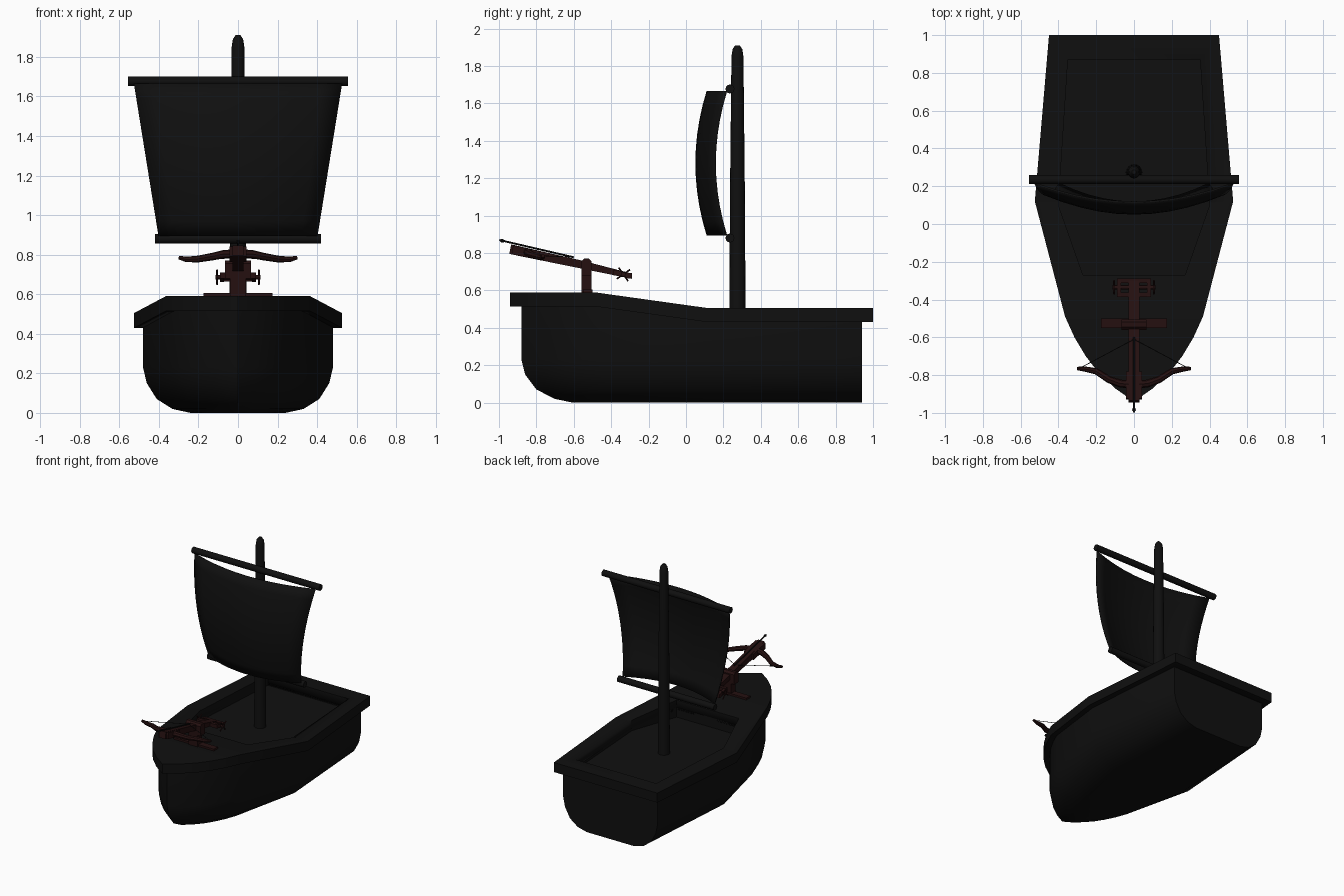
import bpy, bmesh, math
from mathutils import Vector

if "Cube" in bpy.data.objects:
    bpy.data.objects.remove(bpy.data.objects["Cube"])


def material(name, color):
    m = bpy.data.materials.new(name)
    m.use_nodes = True
    m.diffuse_color = (*color, 1)
    m.node_tree.nodes["Principled BSDF"].inputs["Base Color"].default_value = (*color, 1)
    return m


BLACK = material("charcoal black", (0.005, 0.005, 0.005))
BROWN = material("dark red brown", (0.018, 0.005, 0.005))


def activate(obj):
    bpy.ops.object.select_all(action='DESELECT')
    obj.select_set(True)
    bpy.context.view_layer.objects.active = obj


def finish(name, bm, mat, angle=30):
    bmesh.ops.remove_doubles(bm, verts=bm.verts, dist=0.0001)
    bmesh.ops.recalc_face_normals(bm, faces=bm.faces)
    mesh = bpy.data.meshes.new(name)
    bm.to_mesh(mesh)
    bm.free()
    mesh.materials.append(mat)
    obj = bpy.data.objects.new(name, mesh)
    bpy.context.collection.objects.link(obj)
    activate(obj)
    bpy.ops.object.shade_smooth_by_angle(angle=math.radians(angle))
    return obj


def loft(name, layers, mat):
    """Mirrored solid from stacked half outlines, listed from bow to stern."""
    bm = bmesh.new()
    rows = [[(bm.verts.new((x, y, z)), bm.verts.new((-x, y, z))) for x, y, z in layer]
            for layer in layers]
    for row in (rows[0], rows[-1]):
        for a, b in zip(row, row[1:]):
            bm.faces.new((a[0], a[1], b[1], b[0]))
    for low, high in zip(rows, rows[1:]):
        for i in range(len(low) - 1):
            for s in (0, 1):
                bm.faces.new((low[i][s], low[i + 1][s], high[i + 1][s], high[i][s]))
        for i in (0, -1):
            bm.faces.new((low[i][0], low[i][1], high[i][1], high[i][0]))
    return finish(name, bm, mat)


def slab(name, profile, x0, x1, mat):
    """Side profile of (y, z) points, extruded across x."""
    bm = bmesh.new()
    face = bm.faces.new([bm.verts.new((x0, y, z)) for y, z in profile])
    ext = bmesh.ops.extrude_face_region(bm, geom=[face])
    verts = [v for v in ext["geom"] if isinstance(v, bmesh.types.BMVert)]
    bmesh.ops.translate(bm, verts=verts, vec=(x1 - x0, 0, 0))
    return finish(name, bm, mat)


def box(name, lo, hi, mat):
    (x0, y0, z0), (x1, y1, z1) = lo, hi
    return slab(name, [(y0, z0), (y1, z0), (y1, z1), (y0, z1)], x0, x1, mat)


def tube(name, points, radii, mat, sides=10):
    """Round bar along a path with its own radius at every point."""
    bm = bmesh.new()
    pts = [Vector(p) for p in points]
    rings = []
    for i, p in enumerate(pts):
        d = (pts[min(i + 1, len(pts) - 1)] - pts[max(i - 1, 0)]).normalized()
        a = d.cross((0, 0, 1) if abs(d.z) < 0.9 else (0, 1, 0)).normalized()
        b = d.cross(a)
        turns = [2 * math.pi * k / sides for k in range(sides)]
        rings.append([bm.verts.new(p + radii[i] * (a * math.cos(t) + b * math.sin(t)))
                      for t in turns])
    for r, q in zip(rings, rings[1:]):
        for k in range(sides):
            n = (k + 1) % sides
            bm.faces.new((r[k], r[n], q[n], q[k]))
    bm.faces.new(rings[0])
    bm.faces.new(rings[-1])
    return finish(name, bm, mat, 40)


# Hull and gunwale share one plan outline with a raised bow
OUTLINE = [(0, -0.94), (0.1, -0.87), (0.19, -0.785), (0.255, -0.7), (0.315, -0.6),
           (0.365, -0.49), (0.525, 0.12), (0.45, 1.0)]


def sheer(y):
    t = min(max((y + 0.49) / 0.61, 0), 1)
    return 0.59 - 0.085 * t


rim = loft("gunwale", [[(x, y, sheer(y) - drop) for x, y in OUTLINE]
                       for drop in (0.075, 0)], BLACK)

BODY = [(x * 0.915, y * 0.938 + 0.002) for x, y in OUTLINE]


def hull_layer(z, sx, sy):
    return [(x * sx, 0.115 + (y - 0.115) * sy if y < 0.115 else y, z) for x, y in BODY]


layers = [hull_layer(*row) for row in
          ((0, 0.5, 0.725), (0.02, 0.69, 0.82), (0.07, 0.855, 0.92),
           (0.15, 0.96, 0.98), (0.23, 1, 1))]
layers.append([(x, y, sheer(o[1]) - 0.06) for (x, y), o in zip(BODY, OUTLINE)])
hull = loft("hull", layers, BLACK)

# Sunken deck, cut behind the foredeck
well = [(0.27, -0.27), (0.4, 0.1), (0.35, 0.87)]
cutter = loft("deck_cutter", [[(x, y, z) for x, y in well] for z in (0.425, 0.8)], BLACK)
cutter.hide_render = True
for obj in (hull, rim):
    activate(obj)
    mod = obj.modifiers.new("deck well", 'BOOLEAN')
    mod.operation, mod.solver, mod.object = 'DIFFERENCE', 'EXACT', cutter
    bpy.ops.object.modifier_move_to_index(modifier=mod.name, index=0)
    bpy.ops.object.modifier_apply(modifier=mod.name)
bpy.data.objects.remove(cutter)

# Mast and yards
tube("mast", [(0, 0.275, z) for z in (0.41, 1.2, 1.85, 1.89, 1.91)],
     [0.044, 0.039, 0.032, 0.026, 0.012], BLACK, 16)
for name, z, half in (("upper_yard", 1.677, 0.555), ("lower_yard", 0.88, 0.42)):
    tube(name, [(-half, 0.235, z), (half, 0.235, z)], [0.024, 0.024], BLACK, 12)

# Sail, bellied forward both ways
bm = bmesh.new()
N = 10
grid = []
for j in range(N + 1):
    v = 2 * j / N - 1
    row = []
    for i in range(N + 1):
        u = 2 * i / N - 1
        y = 0.215 - 0.1 * (1 - u * u) - 0.06 * (1 - v * v)
        row.append(bm.verts.new((u * (0.4625 + 0.0625 * v), y, 1.28 + 0.385 * v)))
    grid.append(row)
for a, b in zip(grid, grid[1:]):
    for i in range(N):
        bm.faces.new((a[i], a[i + 1], b[i + 1], b[i]))
sail = finish("sail", bm, BLACK, 60)
solid = sail.modifiers.new("cloth", 'SOLIDIFY')
solid.thickness, solid.offset = 0.01, 0

# Crossbow stand
box("stand_base", (-0.175, -0.55, 0.585), (0.175, -0.5, 0.605), BROWN)
slab("stand_post", [(-0.56, 0.58), (-0.505, 0.58), (-0.505, 0.755), (-0.52, 0.77),
                    (-0.545, 0.77), (-0.56, 0.755)], -0.04, 0.04, BROWN)
for side, s in (("left", 1), ("right", -1)):
    slab(side + "_cradle_cheek", [(-0.56, 0.68), (-0.505, 0.68), (-0.505, 0.755),
                                  (-0.52, 0.77), (-0.545, 0.77), (-0.56, 0.755)],
         s * 0.038, s * 0.065, BROWN)

# Tilted stock with a raised front block
slab("stock", [(-0.945, 0.795), (-0.29, 0.662), (-0.29, 0.69), (-0.55, 0.758),
               (-0.935, 0.846)], -0.028, 0.028, BROWN)
slab("stock_head", [(-0.93, 0.793), (-0.78, 0.762), (-0.78, 0.809), (-0.925, 0.842)],
     -0.042, 0.042, BROWN)

# Bow limbs and string
limb = [(0, -0.85, 0.805), (0.07, -0.845, 0.803), (0.13, -0.825, 0.79),
        (0.2, -0.78, 0.778), (0.26, -0.768, 0.776), (0.3, -0.765, 0.785)]
for side, s in (("left", 1), ("right", -1)):
    tube(side + "_bow_limb", [(s * x, y, z) for x, y, z in limb],
         [0.022, 0.021, 0.019, 0.017, 0.014, 0.009], BROWN, 8)
    tube(side + "_string", [(s * 0.29, -0.765, 0.785), (0, -0.61, 0.778)],
         [0.002, 0.002], BLACK, 6)

# Bolt with its point
tube("bolt_shaft", [(0, -0.97, 0.863), (0, -0.6, 0.777)], [0.005, 0.005], BLACK, 8)
tube("bolt_point", [(0, -1, 0.87), (0, -0.985, 0.866), (0, -0.965, 0.862)],
     [0.001, 0.01, 0.004], BLACK, 8)

# Winding frame, axle and spoked handles
for name, y in (("frame_front_bar", -0.375), ("frame_rear_bar", -0.3)):
    z = 0.686 - 0.215 * (y + 0.335)
    box(name, (-0.09, y - 0.012, z - 0.014), (0.09, y + 0.012, z + 0.014), BROWN)
for side, s in (("left", 1), ("right", -1)):
    slab(side + "_frame_rail", [(-0.387, 0.683), (-0.288, 0.662), (-0.288, 0.69),
                                (-0.387, 0.711)], s * 0.07, s * 0.09, BROWN)
    for k in range(2):
        t = math.radians(35 + 90 * k)
        dy, dz = 0.044 * math.cos(t), 0.044 * math.sin(t)
        tube(f"{side}_spoke_{k}", [(s * 0.105, -0.335 - dy, 0.686 - dz),
                                   (s * 0.105, -0.335 + dy, 0.686 + dz)],
             [0.005, 0.005], BROWN, 6)
tube("winding_axle", [(-0.115, -0.335, 0.686), (0.115, -0.335, 0.686)],
     [0.011, 0.011], BROWN, 10)
